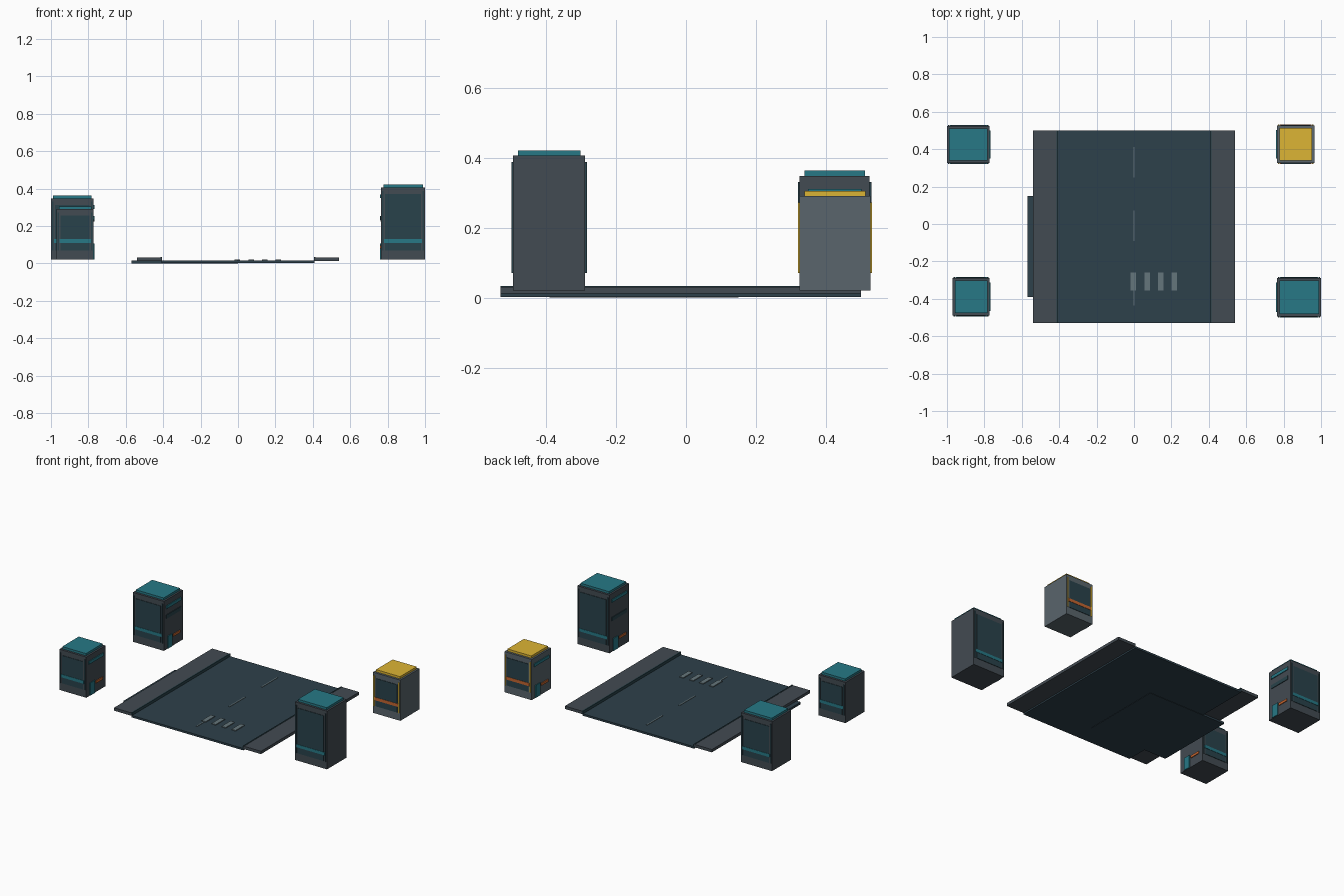
import bpy

if "Cube" in bpy.data.objects:
    bpy.data.objects.remove(bpy.data.objects["Cube"])


def material(name, rgb):
    m = bpy.data.materials.new(name)
    m.diffuse_color = (*rgb, 1)
    m.use_nodes = True
    m.node_tree.nodes["Principled BSDF"].inputs["Base Color"].default_value = m.diffuse_color
    return m


ASPHALT = material("asphalt", (0.027, 0.052, 0.07))
PAVING = material("paving", (0.055, 0.07, 0.085))
DARK = material("dark_wall", (0.055, 0.07, 0.085))
LIGHT = material("light_wall", (0.10, 0.13, 0.15))
GLASS = material("glass", (0.022, 0.055, 0.07))
TEAL = material("teal", (0.02, 0.19, 0.24))
YELLOW = material("yellow", (0.72, 0.46, 0.035))
ORANGE = material("orange", (0.55, 0.13, 0.03))
PAINT = material("road_paint", (0.13, 0.18, 0.20))


def box(name, x, y, z, mat):
    """Box from (min, max) pairs along each axis."""
    (x0, x1), (y0, y1), (z0, z1) = sorted(x), sorted(y), sorted(z)
    verts = [(a, b, c) for a in (x0, x1) for b in (y0, y1) for c in (z0, z1)]
    faces = [(0, 1, 3, 2), (4, 6, 7, 5), (0, 4, 5, 1),
             (2, 3, 7, 6), (0, 2, 6, 4), (1, 5, 7, 3)]
    mesh = bpy.data.meshes.new(name)
    mesh.from_pydata(verts, [], faces)
    mesh.materials.append(mat)
    ob = bpy.data.objects.new(name, mesh)
    bpy.context.collection.objects.link(ob)
    return ob


# Street, side road, pavements and curbs
box("road", (-0.41, 0.41), (-0.53, 0.5), (0.002, 0.015), ASPHALT)
box("side_road", (-0.57, 0.0), (-0.39, 0.15), (0.0, 0.0145), ASPHALT)
for side, s in (("left", -1), ("right", 1)):
    box(side + "_pavement", (s * 0.41, s * 0.54), (-0.53, 0.5), (0.012, 0.031), PAVING)
    box(side + "_curb", (s * 0.407, s * 0.415), (-0.53, 0.5), (0.012, 0.033), GLASS)

# Road markings
for i, y in enumerate((-0.353, -0.01, 0.33)):
    box(f"centre_dash_{i}", (-0.004, 0.004), (y - 0.082, y + 0.082), (0.014, 0.0175), PAINT)
for i in range(4):
    x = -0.003 + i * 0.073
    box(f"crossing_stripe_{i}", (x - 0.015, x + 0.015), (-0.355, -0.26), (0.014, 0.02), PAINT)


def building(name, x, y, top, wall, roof, band, trim):
    x0, x1 = x
    y0, y1 = y
    box(name + "_body", x, y, (0.02, top), wall)
    box(name + "_roof", (x0 + 0.012, x1 - 0.012), (y0 + 0.014, y1 - 0.014),
        (top - 0.002, top + 0.015), roof)
    # Front and back: tall window, horizontal band, edge trims
    for side, e, s in (("front", y0, -1), ("back", y1, 1)):
        box(f"{name}_{side}_window", (x0 + 0.022, x1 - 0.022),
            (e - s * 0.004, e + s * 0.003), (0.07, top - 0.035), GLASS)
        box(f"{name}_{side}_band", (x0 + 0.015, x1 - 0.015),
            (e - s * 0.004, e + s * 0.005), (0.11, 0.13), band)
        for edge, a in (("left", x0 + 0.006), ("right", x1 - 0.013)):
            box(f"{name}_{side}_{edge}_trim", (a, a + 0.007),
                (e - s * 0.004, e + s * 0.005), (0.07, top - 0.018), trim)
    # Street side: door, awning and upper bands, turned to face the road
    s = -1 if x0 > 0 else 1
    wx = x1 if s > 0 else x0
    start, w = (y0, y1 - y0) if s > 0 else (y1, y0 - y1)

    def street(part, f0, f1, z, d, mat):
        box(f"{name}_{part}", (wx - s * 0.004, wx + s * d),
            (start + f0 * w, start + f1 * w), z, mat)

    street("door", 0.18, 0.42, (0.022, 0.105), 0.005, TEAL)
    street("awning", 0.48, 0.84, (0.08, 0.096), 0.005, ORANGE)
    street("upper_band", 0.12, 0.88, (top - 0.057, top - 0.037), 0.005, TEAL)
    if top > 0.32:
        street("middle_band", 0.12, 0.88, (0.225, 0.25), 0.004, GLASS)


building("back_left_building", (-1.0, -0.772), (0.325, 0.525), 0.348, DARK, TEAL, TEAL, GLASS)
building("front_left_building", (-0.97, -0.772), (-0.49, -0.288), 0.29, DARK, TEAL, TEAL, GLASS)
building("front_right_building", (0.765, 1.0), (-0.494, -0.288), 0.406, DARK, TEAL, TEAL, GLASS)
building("back_right_building", (0.765, 0.965), (0.325, 0.527), 0.29, LIGHT, YELLOW, ORANGE, YELLOW)
